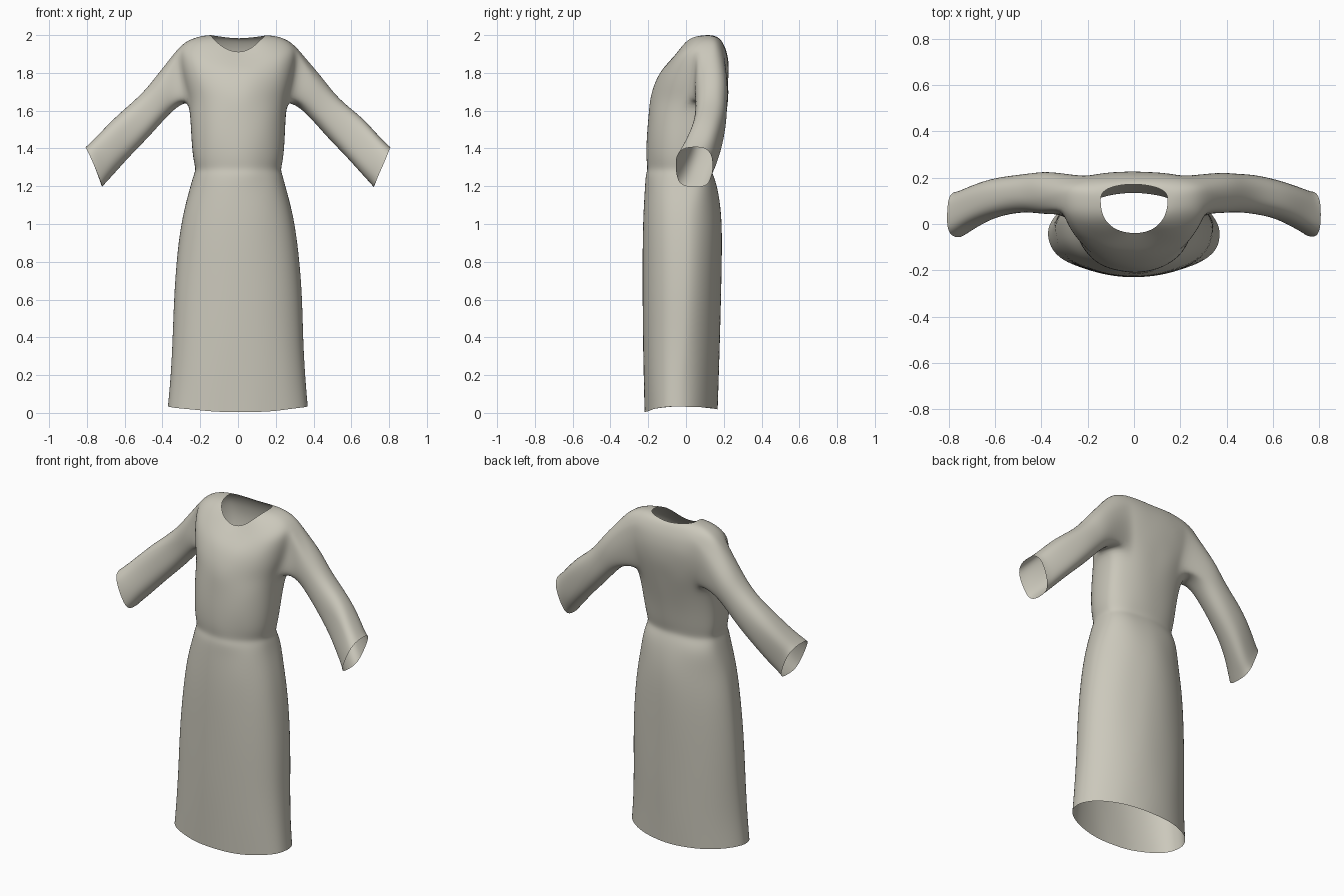
import bpy
from math import sin, cos, pi, radians, copysign
from mathutils import Vector, noise

if "Cube" in bpy.data.objects:
    bpy.data.objects.remove(bpy.data.objects["Cube"])

# Undyed cloth
cloth = bpy.data.materials.new("undyed cloth")
cloth.use_nodes = True
colour = (0.60, 0.58, 0.50, 1)
cloth.diffuse_color = colour
cloth.node_tree.nodes["Principled BSDF"].inputs["Base Color"].default_value = colour

COLS = 32
# Rings: half width, front y, side y, back y, front z, side z, back z
RINGS = [
    (.372, -.220, -.04, .170, .003, .035, .02),
    (.357, -.225, -.035, .175, .18, .19, .18),
    (.346, -.230, -.02, .182, .40, .40, .40),
    (.340, -.232, -.01, .187, .65, .65, .65),
    (.317, -.230, 0, .192, .92, .92, .92),
    (.287, -.226, 0, .187, 1.08, 1.08, 1.08),
    (.252, -.218, 0, .165, 1.20, 1.20, 1.20),
    (.237, -.214, 0, .145, 1.26, 1.26, 1.26),
    (.226, -.202, 0, .130, 1.29, 1.29, 1.29),
    (.240, -.210, 0, .142, 1.34, 1.34, 1.34),
    (.248, -.210, .01, .162, 1.45, 1.45, 1.45),
    (.253, -.201, .03, .187, 1.57, 1.57, 1.57),
    (.264, -.191, .08, .207, 1.655, 1.655, 1.66),
    (.290, -.177, .11, .222, 1.72, 1.73, 1.75),
    (.310, -.155, .13, .228, 1.775, 1.81, 1.83),
    (.320, -.128, .13, .224, 1.815, 1.88, 1.88),
    (.315, -.098, .13, .214, 1.85, 1.94, 1.92),
    (.250, -.067, .12, .197, 1.885, 1.983, 1.955),
    (.185, -.050, .11, .182, 1.902, 1.999, 1.975),
    (.147, -.040, .10, .170, 1.912, 2.0, 1.982),
]
# Armhole: rows and columns left out of the body
ROW0, ROW1, COL0, COL1 = 12, 16, -1, 4

# Sleeve sections: top x, top z, bottom x, bottom z, middle y, half depth
SECTIONS = [
    (.415, 1.815, .325, 1.62, .135, .093),
    (.480, 1.725, .395, 1.545, .135, .086),
    (.555, 1.648, .470, 1.46, .130, .084),
    (.655, 1.565, .575, 1.355, .110, .086),
    (.740, 1.475, .655, 1.265, .075, .090),
    (.785, 1.425, .700, 1.215, .050, .095),
    (.805, 1.407, .717, 1.195, .042, .098),
]


def power(v, e):
    return copysign(abs(v) ** e, v)


verts, faces = [], []


def add(x, y, z, amount):
    """Add a point, nudged a little so that the cloth looks soft."""
    p = Vector((x, y, z))
    p += noise.noise_vector(p * 9) * amount
    verts.append(p)
    return len(verts) - 1


# Body and skirt: full in front, pointed at the skirt's side seams behind
grid = []
for w, front, side, back, zf, zs, zb in RINGS:
    back_power = 1.1 if zs < 1.2 else 0.7
    row = []
    for c in range(COLS):
        t = 2 * pi * c / COLS
        s = sin(t)
        if s > 0:
            y, z_end = side + s ** back_power * (back - side), zb
        else:
            y, z_end = side + power(s, 0.8) * (side - front), zf
        z = zs + (z_end - zs) * s * s
        row.append(add(w * cos(t), y, z, .004))
    grid.append(row)


def in_armhole(r, c):
    mirrored = COLS // 2 - 1 - c
    return ROW0 <= r < ROW1 and any(
        (k - COL0) % COLS < COL1 - COL0 for k in (c, mirrored))


for r in range(len(RINGS) - 1):
    for c in range(COLS):
        if not in_armhole(r, c):
            d = (c + 1) % COLS
            faces.append((grid[r][c], grid[r][d], grid[r + 1][d], grid[r + 1][c]))

# Path around an armhole, from its lower front corner
rim = [(ROW0, c) for c in range(COL0, COL1)]
rim += [(r, COL1) for r in range(ROW0, ROW1)]
rim += [(ROW1, c) for c in range(COL1, COL0, -1)]
rim += [(r, COL0) for r in range(ROW1, ROW0, -1)]


def sleeve(mirror):
    """Grow a sleeve out of an armhole, ring by ring, squarer at the cuff."""
    n = len(rim)
    last = [grid[r][(COLS // 2 - c if mirror else c) % COLS] for r, c in rim]
    for i, (tx, tz, bx, bz, y, depth) in enumerate(SECTIONS):
        square = .9 - .04 * i
        ring = []
        for k in range(n):
            a = radians(-140) + 2 * pi * k / n
            u, v = power(cos(a), square), power(sin(a), square)
            x = (tx + bx) / 2 + (tx - bx) / 2 * v
            z = (tz + bz) / 2 + (tz - bz) / 2 * v
            ring.append(add(-x if mirror else x, y + depth * u, z, .006))
        for k in range(n):
            m = (k + 1) % n
            quad = (last[k], last[m], ring[m], ring[k])
            faces.append(quad[::-1] if mirror else quad)
        last = ring


sleeve(False)
sleeve(True)

mesh = bpy.data.meshes.new("robe")
mesh.from_pydata(verts, [], faces)
mesh.materials.append(cloth)
mesh.polygons.foreach_set("use_smooth", [True] * len(mesh.polygons))
robe = bpy.data.objects.new("robe", mesh)
bpy.context.collection.objects.link(robe)
smooth = robe.modifiers.new("smooth cloth", "SUBSURF")
smooth.levels = smooth.render_levels = 2
